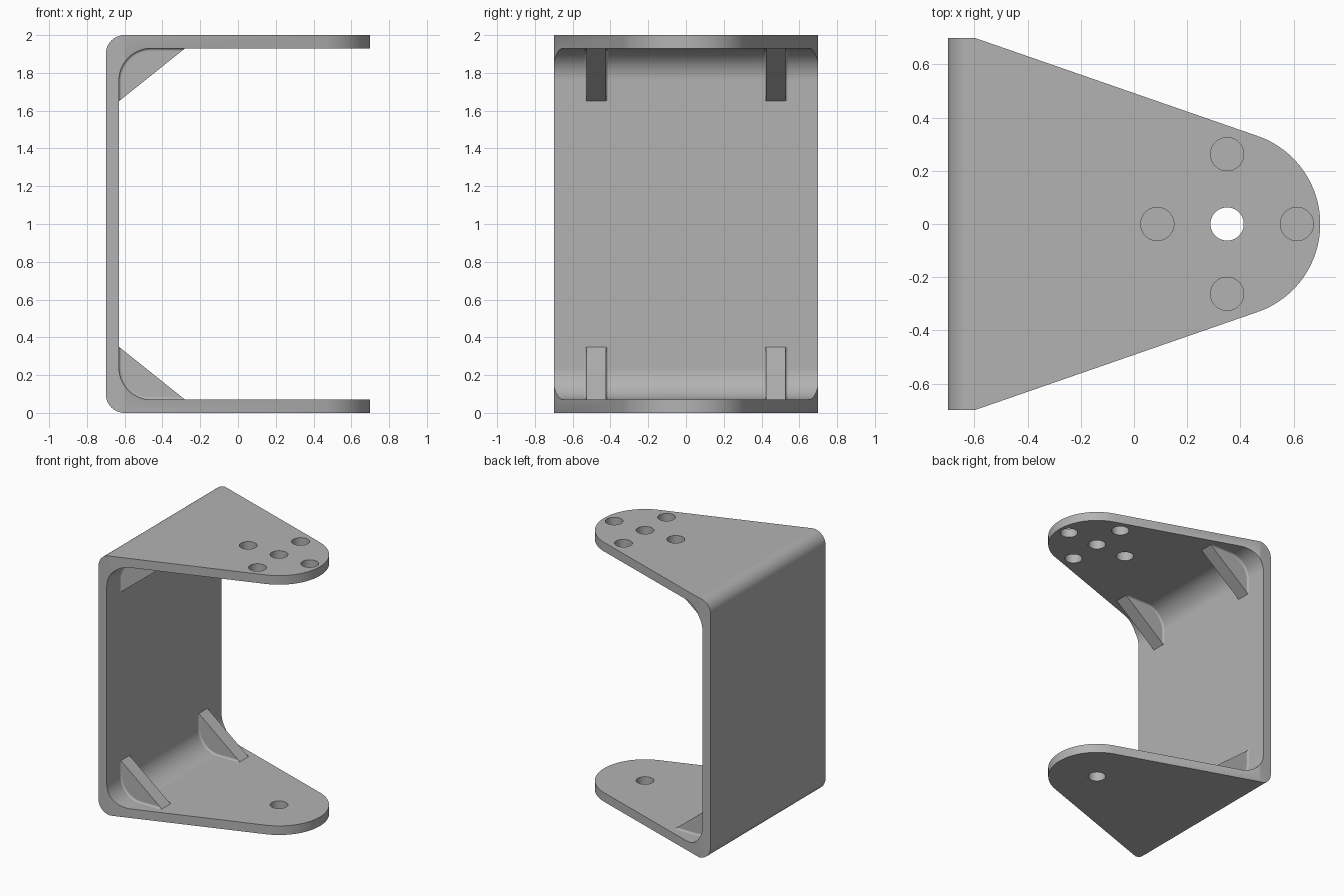
import bpy, bmesh
from math import sin, cos, pi, sqrt, atan2, asin, radians
from mathutils import Vector

cube = bpy.data.objects.get("Cube")
if cube:
    bpy.data.objects.remove(cube, do_unlink=True)

# Main dimensions
HALF, TALL, WALL = 0.7, 2.0, 0.07
OUTER_R, INNER_R = 0.1, 0.17
TIP_X, TIP_R = 0.35, 0.35
HOLE_R, HOLE_RING = 0.0625, 0.2625
RIB_Y, RIB_HALF, RIB_LONG, RIB_TALL = 0.475, 0.0525, 0.35, 0.28
BEAD = 0.013
INNER_X = -HALF + WALL

grey = bpy.data.materials.new("bracket grey")
grey.use_nodes = True
colour = (0.45, 0.45, 0.45, 1)
grey.diffuse_color = colour
grey.node_tree.nodes["Principled BSDF"].inputs["Base Color"].default_value = colour


def arc(cx, cy, r, start, end, steps=16):
    angles = [start + (end - start) * i / steps for i in range(steps + 1)]
    return [(cx + r * cos(a), cy + r * sin(a)) for a in angles]


def make_object(name, bm):
    bmesh.ops.recalc_face_normals(bm, faces=bm.faces)
    mesh = bpy.data.meshes.new(name)
    bm.to_mesh(mesh)
    bm.free()
    mesh.materials.append(grey)
    ob = bpy.data.objects.new(name, mesh)
    bpy.context.collection.objects.link(ob)
    return ob


def prism(name, outline, place, low, high):
    """Extrude a flat outline between two depths along the remaining axis."""
    bm = bmesh.new()
    face = bm.faces.new([bm.verts.new(place(u, v, low)) for u, v in outline])
    extruded = bmesh.ops.extrude_face_region(bm, geom=[face])["geom"]
    shift = Vector(place(0, 0, high)) - Vector(place(0, 0, low))
    bmesh.ops.translate(bm, vec=shift, verts=[g for g in extruded if isinstance(g, bmesh.types.BMVert)])
    return make_object(name, bm)


def side(x, z, y):
    return (x, y, z)


def plan(x, y, z):
    return (x, y, z)


def activate(ob):
    bpy.ops.object.select_all(action='DESELECT')
    ob.select_set(True)
    bpy.context.view_layer.objects.active = ob


def boolean(ob, cutter, operation):
    mod = ob.modifiers.new("cut", 'BOOLEAN')
    mod.operation, mod.solver, mod.object = operation, 'EXACT', cutter
    activate(ob)
    bpy.ops.object.modifier_apply(modifier=mod.name)
    bpy.data.objects.remove(cutter, do_unlink=True)


def smooth(ob):
    activate(ob)
    bpy.ops.object.shade_smooth_by_angle(angle=radians(30))
    mod = ob.modifiers.new("flat face shading", 'WEIGHTED_NORMAL')
    mod.keep_sharp = True


# Bracket: C-shaped side profile trimmed to the tapered plan
in_x, in_z = INNER_X + INNER_R, WALL + INNER_R
out_x = -HALF + OUTER_R
profile = [(HALF, 0)]
profile += arc(out_x, OUTER_R, OUTER_R, -pi / 2, -pi)
profile += arc(out_x, TALL - OUTER_R, OUTER_R, pi, pi / 2)
profile += [(HALF, TALL), (HALF, TALL - WALL)]
profile += arc(in_x, TALL - in_z, INNER_R, pi / 2, pi)
profile += arc(in_x, in_z, INNER_R, pi, 1.5 * pi)
profile += [(HALF, WALL)]
bracket = prism("bracket", profile, side, -HALF, HALF)

dx = TIP_X - out_x
tangent = pi / 2 - atan2(HALF, dx) + asin(TIP_R / sqrt(dx * dx + HALF * HALF))
outline = [(-HALF - 0.1, -HALF - 0.1), (out_x, -HALF - 0.1), (out_x, -HALF)]
outline += arc(TIP_X, 0, TIP_R, -tangent, tangent, 48)
outline += [(out_x, HALF), (out_x, HALF + 0.1), (-HALF - 0.1, HALF + 0.1)]
boolean(bracket, prism("plan_cutter", outline, plan, -0.1, TALL + 0.1), 'INTERSECT')

# Holes: the middle one goes through both arms, the ring only through the top
holes = [(TIP_X, 0, -0.1)]
holes += [(TIP_X + HOLE_RING * cos(k * pi / 2), HOLE_RING * sin(k * pi / 2), 1.5) for k in range(4)]
for x, y, low in holes:
    circle = arc(x, y, HOLE_R, 0, 2 * pi, 40)[:-1]
    boolean(bracket, prism("hole_cutter", circle, plan, low, TALL + 0.1), 'DIFFERENCE')
smooth(bracket)


# Ribs: triangular gussets filling the inside corners
def corner_path(lift):
    """Inside corner line, raised off the surface by lift."""
    start = [(INNER_X + lift, WALL + RIB_TALL + 0.05)]
    end = [(INNER_X + RIB_LONG + 0.05, WALL + lift)]
    return start + arc(in_x, in_z, INNER_R - lift, pi, 1.5 * pi) + end


def flip(z, top):
    return TALL - z if top else z


def bead(name, y, direction, top):
    """Small concave fillet along the foot of a rib, trimmed at its sloped face."""
    bm = bmesh.new()
    rows = []
    for i in range(7):
        a = i / 6 * pi / 2
        offset, lift = BEAD * (1 - cos(a)), BEAD * (1 - sin(a))
        rows.append([bm.verts.new((x, y + direction * offset, flip(z, top))) for x, z in corner_path(lift)])
    for r1, r2 in zip(rows, rows[1:]):
        for i in range(len(r1) - 1):
            bm.faces.new((r1[i], r1[i + 1], r2[i + 1], r2[i]))
    normal = (RIB_TALL, 0, -RIB_LONG if top else RIB_LONG)
    bmesh.ops.bisect_plane(bm, geom=bm.verts[:] + bm.edges[:] + bm.faces[:], clear_outer=True,
                           plane_co=(INNER_X, 0, flip(WALL + RIB_TALL, top)), plane_no=normal)
    ob = make_object(name, bm)
    # Face the fillet outwards, away from the rib
    if ob.data.polygons[0].normal.y * direction < 0:
        ob.data.flip_normals()
    activate(ob)
    bpy.ops.object.shade_smooth_by_angle(angle=radians(40))


for top in (False, True):
    for s in (-1, 1):
        label = ("upper" if top else "lower") + ("_back" if s > 0 else "_front")
        # The foot is sunk slightly into the bracket
        triangle = [(INNER_X, WALL + RIB_TALL), (INNER_X - 0.02, WALL + RIB_TALL), (INNER_X - 0.02, WALL - 0.02),
                    (INNER_X + RIB_LONG, WALL - 0.02), (INNER_X + RIB_LONG, WALL)]
        triangle = [(x, flip(z, top)) for x, z in triangle]
        y = s * RIB_Y
        prism(label + "_rib", triangle, side, y - RIB_HALF, y + RIB_HALF)
        for d in (-1, 1):
            bead(label + ("_rib_fillet_a" if d < 0 else "_rib_fillet_b"), y + d * RIB_HALF, d, top)
